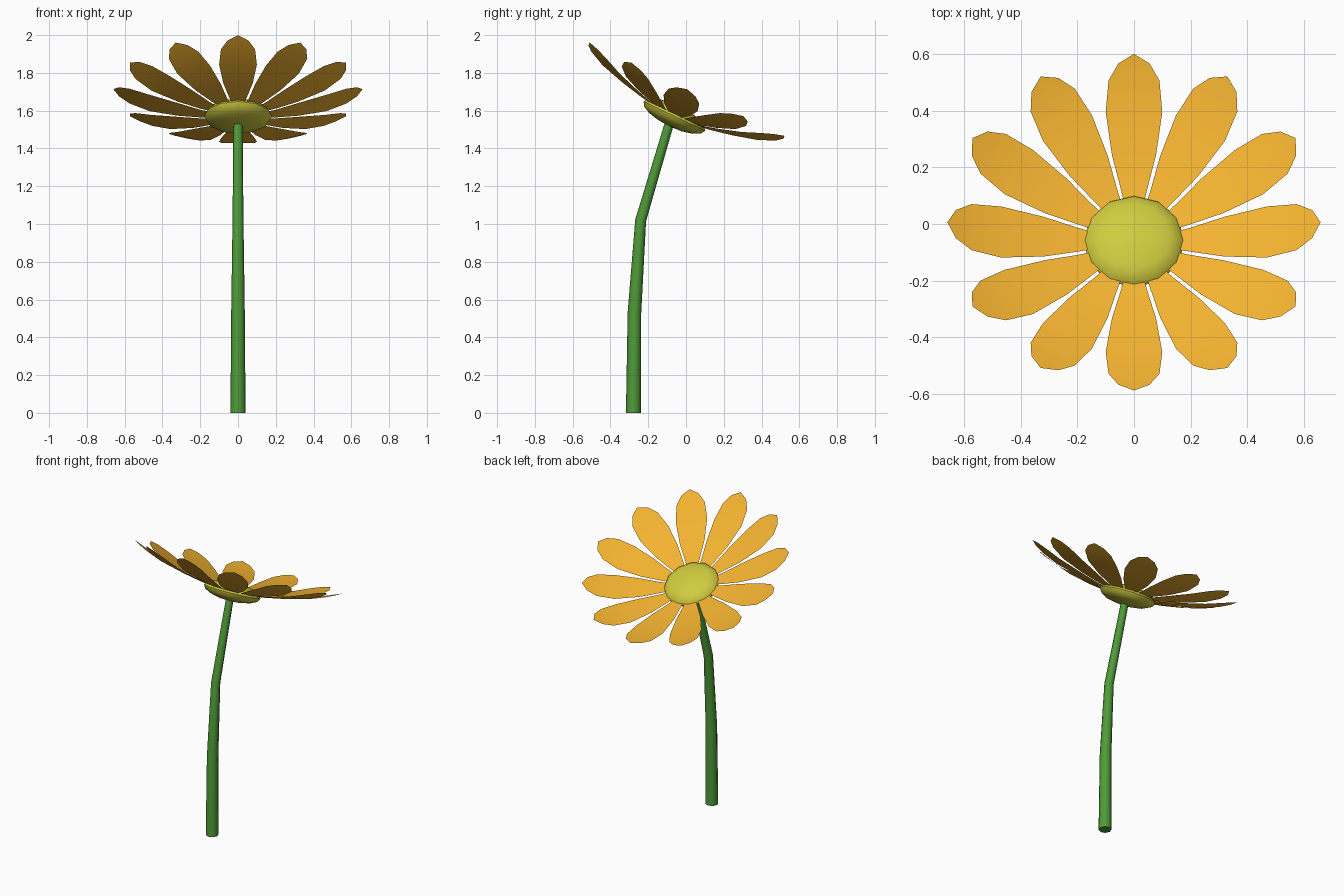
import bpy, bmesh
from math import sin, cos, pi, radians
from mathutils import Matrix, Vector

if "Cube" in bpy.data.objects:
    bpy.data.objects.remove(bpy.data.objects["Cube"])

# Frame of the tilted flower head
HEAD = Matrix.Translation((0, -0.062, 1.571)) @ Matrix.Rotation(radians(-25.6), 4, 'X')


def make(name, bm, color):
    mesh = bpy.data.meshes.new(name)
    bm.to_mesh(mesh)
    bm.free()
    ob = bpy.data.objects.new(name, mesh)
    bpy.context.collection.objects.link(ob)
    mat = bpy.data.materials.new(name + "_color")
    mat.diffuse_color = (*color, 1)
    mat.use_nodes = True
    mat.node_tree.nodes["Principled BSDF"].inputs["Base Color"].default_value = mat.diffuse_color
    mesh.materials.append(mat)
    bpy.ops.object.select_all(action='DESELECT')
    ob.select_set(True)
    bpy.context.view_layer.objects.active = ob
    bpy.ops.object.shade_smooth_by_angle(angle=radians(50))
    return ob


# Stem: octagonal tube along a bent path (y, z, radius, lean)
path = [(-0.278, 0, 0.04, 0), (-0.273, 0.53, 0.036, 2),
        (-0.24, 1.02, 0.029, 10), (-0.08, 1.56, 0.024, 17)]
bm = bmesh.new()
rings = []
for y, z, r, lean in path:
    tilt = Matrix.Rotation(radians(-lean), 3, 'X')
    rings.append([bm.verts.new(Vector((0, y, z)) + tilt @ Vector(
        (r * cos(i * pi / 4), r * sin(i * pi / 4), 0))) for i in range(8)])
for a, b in zip(rings, rings[1:]):
    for i in range(8):
        j = (i + 1) % 8
        bm.faces.new((a[i], a[j], b[j], b[i]))
bm.faces.new(rings[0][::-1])
bm.faces.new(rings[-1])
make("stem", bm, (0.08, 0.33, 0.04))

# Flower centre: flattened 12-sided ball
bm = bmesh.new()
bmesh.ops.create_uvsphere(bm, u_segments=12, v_segments=8, radius=1,
                          matrix=HEAD @ Matrix.Diagonal((0.18, 0.18, 0.06, 1)))
make("flower_center", bm, (0.63, 0.6, 0.05))

# Petals: thin upturned blades (distance, half width, height)
outline = [(0.12, 0.028, 0.005), (0.20, 0.047, 0.015), (0.32, 0.078, 0.04),
           (0.47, 0.1, 0.078), (0.575, 0.09, 0.118), (0.63, 0.055, 0.143)]
bm = bmesh.new()
for k in range(12):
    m = HEAD @ Matrix.Rotation(k * pi / 6, 4, 'Z')
    rows = [[bm.verts.new(m @ Vector((r, s * w, h))) for s in (-1, 1)]
            for r, w, h in outline]
    for a, b in zip(rows, rows[1:]):
        bm.faces.new((a[0], b[0], b[1], a[1]))
    tip = bm.verts.new(m @ Vector((0.66, 0, 0.158)))
    bm.faces.new((rows[-1][0], tip, rows[-1][1]))
make("petals", bm, (0.9, 0.45, 0.03))
